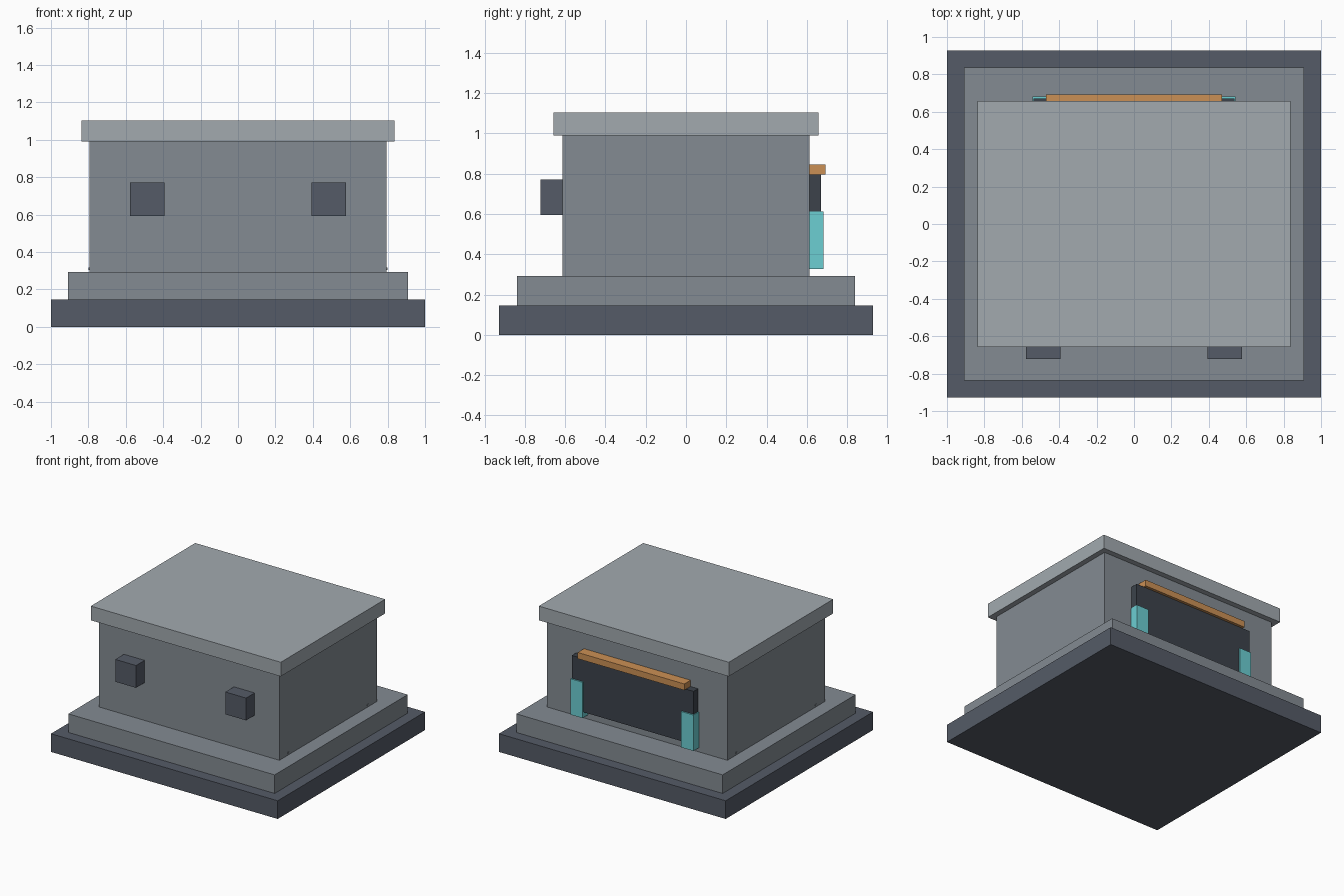
import bpy

if "Cube" in bpy.data.objects:
    bpy.data.objects.remove(bpy.data.objects["Cube"])


def material(name, rgb):
    m = bpy.data.materials.new(name)
    m.diffuse_color = (*rgb, 1)
    m.use_nodes = True
    m.node_tree.nodes["Principled BSDF"].inputs["Base Color"].default_value = m.diffuse_color
    return m


SLATE = material("slate", (0.09, 0.105, 0.135))
STONE = material("stone", (0.23, 0.26, 0.29))
PALE = material("pale_stone", (0.36, 0.40, 0.43))
DARK = material("dark_panel", (0.045, 0.055, 0.07))
TEAL = material("teal", (0.15, 0.62, 0.65))
COPPER = material("copper", (0.60, 0.28, 0.09))


def box(name, x, y, z, mat):
    """Box spanning the (min, max) pairs x, y, z."""
    bpy.ops.mesh.primitive_cube_add(size=1, location=[sum(r) / 2 for r in (x, y, z)])
    ob = bpy.context.object
    ob.name = name
    ob.scale = [r[1] - r[0] for r in (x, y, z)]
    bpy.ops.object.transform_apply(location=False, rotation=False, scale=True)
    ob.data.materials.append(mat)
    return ob


def sym(h):
    return (-h, h)


# Stepped base, body and roof slab
box("base_plinth", sym(1.0), sym(0.928), (0, 0.145), SLATE)
box("upper_step", sym(0.91), sym(0.838), (0.145, 0.293), STONE)
box("main_body", sym(0.795), sym(0.614), (0.293, 0.99), STONE)
box("roof_slab", sym(0.838), sym(0.658), (0.99, 1.103), PALE)

# Back panel with its top rail
box("back_panel", sym(0.537), (0.60, 0.671), (0.37, 0.795), DARK)
box("panel_rail", sym(0.47), (0.60, 0.693), (0.795, 0.845), COPPER)

for side, s in (("left", -1), ("right", 1)):
    def mx(a, b):
        return tuple(sorted((s * a, s * b)))

    # Front blocks and teal posts beside the panel
    box(f"front_block_{side}", mx(0.394, 0.577), (-0.722, -0.60), (0.594, 0.772), SLATE)
    box(f"panel_post_{side}", mx(0.435, 0.543), (0.60, 0.682), (0.326, 0.612), TEAL)

    # Tiny studs at the foot of the side walls
    for end, y in (("front", -0.5), ("back", 0.5)):
        box(f"side_stud_{side}_{end}", mx(0.78, 0.798), (y - 0.01, y + 0.01),
            (0.305, 0.317), STONE)
